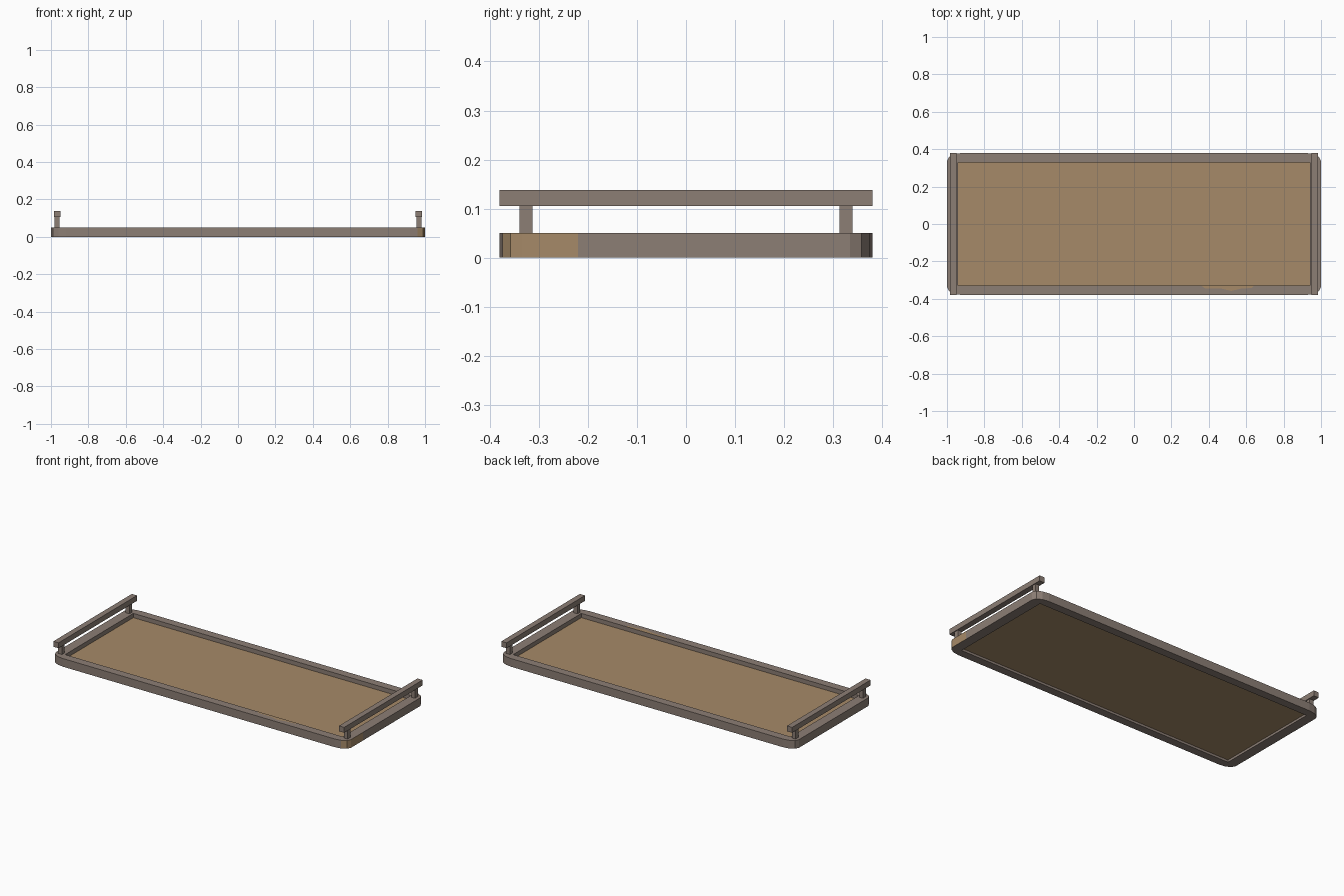
import bpy, bmesh, math

if "Cube" in bpy.data.objects:
    bpy.data.objects.remove(bpy.data.objects["Cube"])


def material(name, rgb):
    m = bpy.data.materials.new(name)
    lin = [(c / 255 / 12.92) if c < 11 else ((c / 255 + 0.055) / 1.055) ** 2.4 for c in rgb]
    m.diffuse_color = (*lin, 1)
    m.use_nodes = True
    m.node_tree.nodes["Principled BSDF"].inputs["Base Color"].default_value = m.diffuse_color
    return m


GREY = material("weathered grey wood", (140, 126, 117))
TAN = material("tan wood", (166, 138, 104))


def finish(name, bm, *mats):
    bmesh.ops.recalc_face_normals(bm, faces=bm.faces)
    me = bpy.data.meshes.new(name)
    bm.to_mesh(me)
    bm.free()
    for m in mats:
        me.materials.append(m)
    ob = bpy.data.objects.new(name, me)
    bpy.context.collection.objects.link(ob)
    return ob


def box(name, x, y, z, mat):
    bm = bmesh.new()
    bmesh.ops.create_cube(bm, size=1)
    for v in bm.verts:
        v.co = [r[0] + (c + 0.5) * (r[1] - r[0]) for c, r in zip(v.co, (x, y, z))]
    return finish(name, bm, mat)


# Frame: rounded outline with a rectangular opening
H, RX, RY, SEG = 0.05, 0.08, 0.045, 3
outer = []
for k, (sx, sy) in enumerate(((1, 1), (-1, 1), (-1, -1), (1, -1))):
    for i in range(SEG + 1):
        a = math.pi / 2 * (k + i / SEG)
        outer.append((sx * (1 - RX) + RX * math.cos(a), sy * (0.38 - RY) + RY * math.sin(a)))
outer.append((1, -0.22))  # end of the tan patch on the right side
inner = [(0.94, 0.33), (-0.94, 0.33), (-0.94, -0.33), (0.94, -0.33)]

bm = bmesh.new()
edges = []
for loop in (outer, inner):
    vs = [bm.verts.new((x, y, 0)) for x, y in loop]
    edges += [bm.edges.new((vs[i], vs[(i + 1) % len(vs)])) for i in range(len(vs))]
bmesh.ops.triangle_fill(bm, edges=edges, use_beauty=True)
ext = bmesh.ops.extrude_face_region(bm, geom=list(bm.faces), use_keep_orig=True)
for g in ext["geom"]:
    if isinstance(g, bmesh.types.BMVert):
        g.co.z = H
bm.normal_update()
for f in bm.faces:
    c = f.calc_center_median()
    if abs(f.normal.z) < 0.5 and c.x > 0.95 and c.y < -0.22:
        f.material_index = 1
finish("tray_frame", bm, GREY, TAN)

# Worn tan spot on the front rail
bm = bmesh.new()
spot = [(0.36, -0.33), (0.38, -0.344), (0.47, -0.346), (0.52, -0.358), (0.57, -0.346), (0.63, -0.342), (0.64, -0.33)]
bm.faces.new([bm.verts.new((x, y, H + 0.0006)) for x, y in spot])
bm.normal_update()
if bm.faces[:][0].normal.z < 0:
    bmesh.ops.reverse_faces(bm, faces=bm.faces[:])
me = bpy.data.meshes.new("worn_spot")
bm.to_mesh(me)
bm.free()
me.materials.append(TAN)
bpy.context.collection.objects.link(bpy.data.objects.new("worn_spot", me))

# Tray floor, recessed from above and below
box("tray_floor", (-0.94, 0.94), (-0.33, 0.33), (0.014, 0.024), TAN)

# Handles at both ends: a bar on two posts
for side, s in (("left", -1), ("right", 1)):
    box(f"{side}_handle_bar", sorted((s * 0.95, s * 0.985)), (-0.38, 0.38), (0.105, 0.138), GREY)
    for end, t in (("front", -1), ("back", 1)):
        box(f"{side}_{end}_handle_post", sorted((s * 0.955, s * 0.98)),
            sorted((t * 0.313, t * 0.34)), (0.048, 0.107), GREY)
